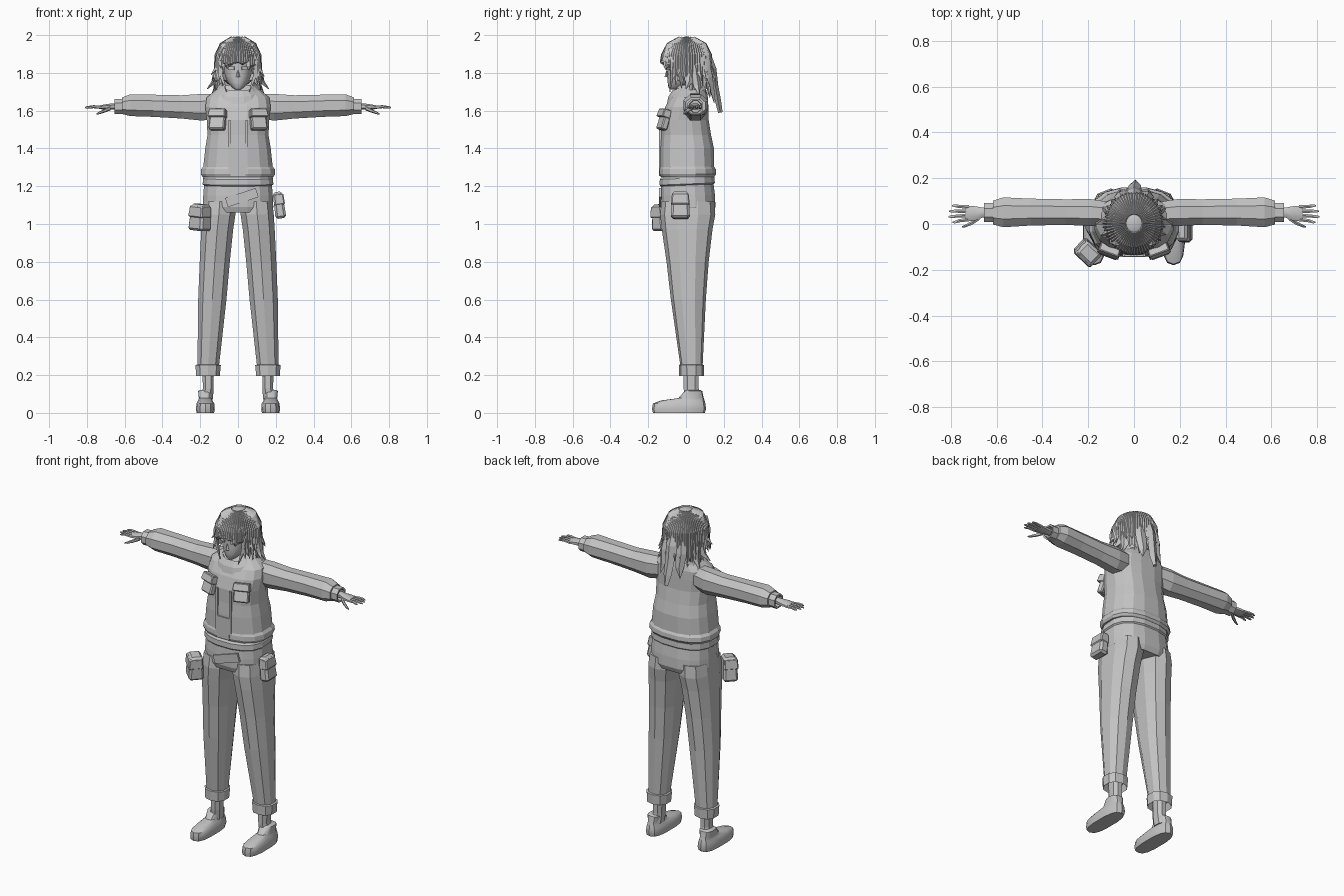
import bpy, bmesh, math, random
from mathutils import Vector, Euler, Matrix

if "Cube" in bpy.data.objects:
    bpy.data.objects.remove(bpy.data.objects["Cube"])

random.seed(4)
grey = bpy.data.materials.new("plain_grey")
grey.diffuse_color = (0.55, 0.55, 0.55, 1)
grey.use_nodes = True
grey.node_tree.nodes["Principled BSDF"].inputs["Base Color"].default_value = grey.diffuse_color


def finish(name, bm, smooth=None):
    bmesh.ops.recalc_face_normals(bm, faces=bm.faces)
    me = bpy.data.meshes.new(name)
    bm.to_mesh(me)
    bm.free()
    me.materials.append(grey)
    ob = bpy.data.objects.new(name, me)
    bpy.context.collection.objects.link(ob)
    if smooth:
        bpy.ops.object.select_all(action='DESELECT')
        ob.select_set(True)
        bpy.context.view_layer.objects.active = ob
        bpy.ops.object.shade_smooth_by_angle(angle=math.radians(smooth))
    return ob


def skin(bm, rings, cap0=True, cap1=True):
    """Bridge a list of equally long point rings."""
    vs = [[bm.verts.new(p) for p in r] for r in rings]
    n = len(vs[0])
    for a, b in zip(vs, vs[1:]):
        for i in range(n):
            bm.faces.new((a[i], a[(i + 1) % n], b[(i + 1) % n], b[i]))
    if cap0:
        bm.faces.new(vs[0][::-1])
    if cap1:
        bm.faces.new(vs[-1])


def unit_ring(n, p=2.0):
    out = []
    for i in range(n):
        t = 2 * math.pi * (i + 0.5) / n
        c, s = math.cos(t), math.sin(t)
        out.append((math.copysign(abs(c) ** (2 / p), c), math.copysign(abs(s) ** (2 / p), s)))
    return out


def upright(name, rows, n=16, p=2.5, slope=0, smooth=None, caps=(True, True)):
    """Rows of (z, x_min, x_max, y_min, y_max); slope tilts rings up to the back."""
    bm = bmesh.new()
    rings = []
    for z, x0, x1, y0, y1 in rows:
        rings.append([((x0 + x1) / 2 + u * (x1 - x0) / 2, (y0 + y1) / 2 + v * (y1 - y0) / 2,
                       z + slope * v * (y1 - y0) / 2) for u, v in unit_ring(n, p)])
    skin(bm, rings, *caps)
    return finish(name, bm, smooth)


def sideways(name, s, rows, n=8, caps=(True, True), smooth=None):
    """Rows of (x, y, z, half_y, half_z), mirrored by s."""
    bm = bmesh.new()
    skin(bm, [[(s * x, y + u * ry, z + v * rz) for u, v in unit_ring(n, 2.2)]
              for x, y, z, ry, rz in rows], *caps)
    return finish(name, bm, smooth)


def block(name, loc, size, rot=(0, 0, 0), taper=1.0, bevel=0.0):
    bm = bmesh.new()
    bmesh.ops.create_cube(bm, size=1)
    for v in bm.verts:
        k = taper if v.co.z > 0 else 1
        v.co = Vector((v.co.x * size[0] * k, v.co.y * size[1] * k, v.co.z * size[2]))
    if bevel:
        bmesh.ops.bevel(bm, geom=bm.edges[:], offset=bevel, segments=1, affect='EDGES')
    bm.transform(Matrix.Translation(loc) @ Euler(rot).to_matrix().to_4x4())
    return finish(name, bm)


def lock(bm, pts, widths, thick=0.012):
    """Flattened tapering strand lying on the head."""
    rings = []
    pts = [Vector(p) for p in pts]
    for i, p in enumerate(pts):
        d = (pts[min(i + 1, len(pts) - 1)] - pts[max(i - 1, 0)]).normalized()
        out = Vector((p.x, p.y, 0.02))
        side = d.cross(out).normalized()
        out = side.cross(d).normalized()
        w, t = widths[i], min(thick, widths[i])
        rings.append([p + side * w, p + out * t, p - side * w, p - out * t])
    skin(bm, rings)


# Jacket body, hem, collar
upright("jacket", [(z, -w, w, a, b) for z, w, a, b in [
    (1.29, .188, -.138, .152), (1.40, .176, -.138, .150), (1.47, .164, -.133, .135),
    (1.55, .168, -.132, .122), (1.62, .176, -.112, .12), (1.67, .168, -.085, .118),
    (1.705, .125, -.06, .11), (1.735, .085, -.04, .1)]])
upright("jacket_hem", [(z, -w, w, a, b) for z, w, a, b in [
    (1.25, .192, -.136, .152), (1.265, .2, -.143, .162), (1.29, .198, -.142, .16), (1.305, .186, -.136, .15)]])
upright("collar", [(z, -w, w, a, b) for z, w, a, b in [
    (1.675, .125, -.105, .125), (1.715, .112, -.095, .118), (1.74, .085, -.075, .10),
    (1.70, .06, -.05, .08)]], slope=.4, caps=(False, False))
block("jacket_placket", (0, -.137, 1.32), (.08, .01, .13))
for x in (-.045, .045):
    block("placket_edge", (x, -.136, 1.42), (.012, .012, .26))

# Trousers seat and belt
upright("trouser_seat", [(z, -w, w, a, b) for z, w, a, b in [
    (1.06, .18, -.125, .145), (1.09, .19, -.137, .158), (1.15, .187, -.138, .156), (1.235, .18, -.132, .145)]])
upright("belt", [(z, -w, w, a, b) for z, w, a, b in [
    (1.205, .182, -.136, .148), (1.212, .19, -.142, .155), (1.242, .188, -.141, .153), (1.255, .178, -.13, .145)]],
    slope=.04)
block("fly_flap", (.02, -.137, 1.14), (.17, .012, .05), (0, math.radians(-18), 0))

for s in (-1, 1):
    def X(rows):
        return [(z, min(s * a, s * b), max(s * a, s * b), c, d) for z, a, b, c, d in rows]
    # Leg, rolled cuff, ankle
    upright("trouser_leg", X([
        (.25, .098, .217, -.03, .088), (.6, .058, .214, -.08, .105), (.8, .04, .206, -.103, .12),
        (.97, .022, .198, -.128, .14), (1.05, .010, .193, -.137, .155), (1.12, .008, .185, -.13, .15)]),
        n=10, p=2.4)
    upright("trouser_cuff", X([
        (.235, .105, .21, -.025, .08), (.195, .094, .224, -.036, .094), (.253, .088, .228, -.038, .096),
        (.258, .105, .21, -.025, .08)]), n=10, p=2.4, caps=(False, False))
    upright("ankle", X([(.07, .13, .2, -.01, .08), (.13, .128, .188, -.015, .07), (.25, .125, .19, -.015, .07)]),
            n=8)
    # Shoe: flat sole, low toe, raised ankle opening
    upright("shoe", X([
        (0, .126, .221, -.175, .1), (.02, .122, .223, -.18, .106), (.05, .125, .221, -.175, .103),
        (.066, .135, .212, -.13, .098), (.078, .14, .208, -.04, .094), (.115, .133, .212, -.008, .086),
        (.12, .14, .205, 0, .078)]), n=14, p=2.8, smooth=35)
    # Sleeve and cuff
    sideways("sleeve", s, [
        (.11, .045, 1.625, .055, .07), (.19, .05, 1.618, .063, .076), (.3, .052, 1.62, .06, .066),
        (.45, .052, 1.626, .063, .063), (.57, .051, 1.629, .07, .062), (.615, .05, 1.626, .056, .047)])
    sideways("sleeve_cuff", s, [
        (.6, .05, 1.623, .044, .043), (.655, .05, 1.622, .044, .043), (.655, .05, 1.622, .034, .033),
        (.62, .05, 1.622, .03, .03)], caps=(True, False))
    # Hand and fingers
    sideways("palm", s, [
        (.61, .05, 1.622, .02, .018), (.66, .05, 1.622, .023, .018), (.695, .046, 1.62, .034, .016),
        (.735, .046, 1.618, .036, .010)], smooth=40)
    for i, tip in enumerate((.792, .81, .808, .795)):
        y0, y1 = .02 + .018 * i, .008 + .024 * i
        sideways("finger", s, [
            (.72, y0, 1.618, .009, .009), (.765, (y0 + y1) / 2, 1.621, .008, .008),
            (tip - .01, y1, 1.618, .0065, .006), (tip, y1, 1.616, .003, .003)], n=6, smooth=50)
    sideways("thumb", s, [
        (.675, .028, 1.614, .012, .012), (.705, .006, 1.6, .01, .01), (.735, -.008, 1.588, .007, .007),
        (.75, -.012, 1.583, .003, .003)], n=6, smooth=50)
    # Chest pocket with flap
    r = (math.radians(-18), 0, s * math.radians(20))
    block("chest_pocket", (s * .107, -.117, 1.545), (.088, .035, .095), r, .95, .006)
    block("chest_pocket_flap", (s * .107, -.115, 1.585), (.1, .046, .045), r, .9, .004)
    # Eye and ear
    block("eye", (s * .036, -.093, 1.825), (.034, .008, .018), (0, 0, s * .35))
    block("ear", (s * .08, .01, 1.82), (.014, .03, .05), bevel=.005)

# Hip pouches with flaps
for loc, size, rot in [((-.2, -.125, 1.035), (.105, .085, .14), (0, math.radians(5), math.radians(-43))),
                       ((.218, -.03, 1.1), (.102, .058, .142), (math.radians(-8), 0, math.radians(90)))]:
    block("hip_pouch", loc, size, rot, .85, .012)
    m = Euler(rot).to_matrix()
    block("pouch_flap", Vector(loc) + m @ Vector((0, -.004, .03)),
          (size[0] * .97, size[1] * .97, .06), rot, .9, .006)

# Neck, head, nose
upright("neck", [(1.6, -.045, .045, -.03, .06), (1.78, -.038, .038, -.03, .055)], n=10, p=2, smooth=40)
upright("head", [(z, -w, w, a, b) for z, w, a, b in [
    (1.712, .014, -.085, -.05), (1.722, .03, -.093, -.01), (1.75, .055, -.097, .05), (1.785, .07, -.1, .08),
    (1.83, .078, -.096, .1), (1.88, .081, -.102, .11), (1.93, .075, -.09, .1), (1.97, .045, -.05, .06)]],
    n=18, p=2.2, smooth=40)
bm = bmesh.new()
bmesh.ops.create_cone(bm, cap_ends=True, segments=4, radius1=.012, radius2=.002, depth=.035,
                      matrix=Matrix.Translation((0, -.102, 1.795)))
finish("nose", bm)

# Hair cap with the face cut open
bm = bmesh.new()
bmesh.ops.create_uvsphere(bm, u_segments=20, v_segments=12, radius=1)
for v in bm.verts:
    v.co = Vector((v.co.x * .107, v.co.y * .118 + .004, v.co.z * .135 + 1.858))
bmesh.ops.delete(bm, geom=[f for f in bm.faces if f.calc_center_median().y < -.03
                           and f.calc_center_median().z < 1.88], context='FACES')
finish("hair_cap", bm, 40)

# Hair strands: short fringe in front, longer and flaring to the back
bm = bmesh.new()
count = 30
for layer in range(2):
    for i in range(count):
        a = 2 * math.pi * (i + .5 * layer) / count
        c, s = math.cos(a), math.sin(a)              # s < 0 is the face side
        j = random.uniform(-1, 1)
        front = s < -.62
        if front:
            end, flare = 1.845 + .02 * j + .01 * layer - .03 * abs(c), .98
        elif s < .1:
            end, flare = 1.735 + .025 * j + .04 * layer, 1.1 + .14 * layer + .1 * j
        else:
            end, flare = 1.685 + .03 * j + .05 * layer, 1.06 + .12 * layer + .08 * j
        mid = (1.86 + end) / 2
        pts = [(c * r * .115, s * r * .127 + .003, z) for r, z in [
            (.3, 1.985), (.75, 1.95), (.97, 1.895), (1.02, mid), (flare, end)]]
        lock(bm, pts, [.008, .015, .018, .016, .002])
finish("hair_strands", bm)

# Side flicks, face-framing locks and long tail
bm = bmesh.new()
for s in (-1, 1):
    lock(bm, [(s * .07, -.085, 1.93), (s * .098, -.075, 1.86), (s * .088, -.075, 1.78), (s * .06, -.085, 1.7)],
         [.012, .016, .013, .002])
    lock(bm, [(s * .1, .02, 1.88), (s * .115, .02, 1.8), (s * .13, .015, 1.75), (s * .163, 0, 1.715)],
         [.02, .024, .018, .002])
    lock(bm, [(s * .1, .04, 1.88), (s * .11, .05, 1.8), (s * .115, .06, 1.73), (s * .14, .07, 1.68)],
         [.02, .026, .02, .002])
    lock(bm, [(s * .05, .11, 1.87), (s * .06, .13, 1.78), (s * .055, .14, 1.7), (s * .065, .15, 1.64)],
         [.02, .03, .025, .002])
lock(bm, [(0, .115, 1.9), (0, .145, 1.82), (0, .155, 1.73), (.005, .17, 1.65), (.005, .182, 1.59)],
     [.02, .032, .03, .026, .012], .016)
finish("hair_locks", bm)
